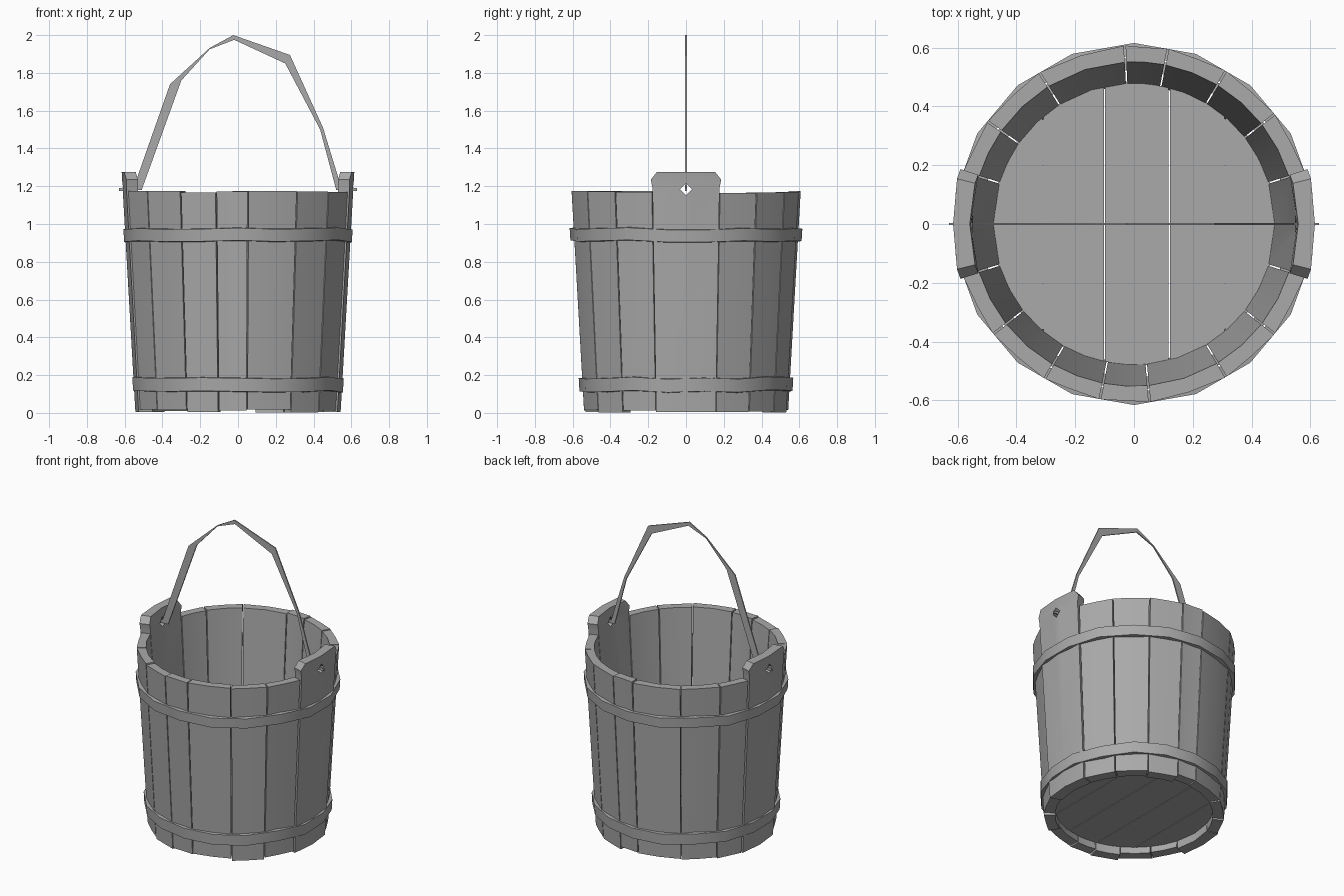
import bpy, bmesh, math, random
from mathutils import Vector

random.seed(4)
if "Cube" in bpy.data.objects:
    bpy.data.objects.remove(bpy.data.objects["Cube"])

# One plain grey for the whole bucket
grey = bpy.data.materials.new("plain grey")
grey.use_nodes = True
grey.diffuse_color = (0.4, 0.4, 0.4, 1)
grey.node_tree.nodes["Principled BSDF"].inputs["Base Color"].default_value = (0.4, 0.4, 0.4, 1)


def make(name, bm, smooth=True):
    bmesh.ops.recalc_face_normals(bm, faces=bm.faces[:])
    mesh = bpy.data.meshes.new(name)
    bm.to_mesh(mesh)
    bm.free()
    mesh.materials.append(grey)
    ob = bpy.data.objects.new(name, mesh)
    bpy.context.collection.objects.link(ob)
    bpy.ops.object.select_all(action="DESELECT")
    ob.select_set(True)
    bpy.context.view_layer.objects.active = ob
    if smooth:
        bpy.ops.object.shade_smooth_by_angle(angle=math.radians(30))
    return ob


def polar(r, a, z):
    return Vector((r * math.cos(a), r * math.sin(a), z))


def tube(name, rings, closed=False):
    """Skin a row of equal vertex rings; cap the ends unless closed."""
    bm = bmesh.new()
    rings = [[bm.verts.new(p) for p in ring] for ring in rings]
    n = len(rings[0])
    for i in range(len(rings) if closed else len(rings) - 1):
        a, b = rings[i], rings[(i + 1) % len(rings)]
        for j in range(n):
            k = (j + 1) % n
            bm.faces.new((a[j], a[k], b[k], b[j]))
    if not closed:
        bm.faces.new(rings[0])
        bm.faces.new(rings[-1])
    return make(name, bm)


def outer(z):
    return 0.535 + 0.057 * z


def inner(z):
    return 0.472 + 0.068 * z


def stave(name, start, end, rows, push=0):
    """Slightly curved board between two angles; rows are (height, width scale)."""
    mid, half = math.radians(start + end) / 2, math.radians(end - start - 0.6) / 2
    rings = []
    for z, s in rows:
        angles = [mid - half * s, mid, mid + half * s]
        bulge = [push + 0.006, push, push + 0.006]
        rings.append([polar(outer(z) + b, a, z) for a, b in zip(angles, bulge)] +
                     [polar(inner(z), a, z) for a in reversed(angles)])
    return tube(name, rings)


# Wall staves of uneven width
edges = [17, 38, 59, 79, 93, 122, 145, 163, 197, 218, 240, 259, 275, 301, 322, 343, 377]
for i, (start, end) in enumerate(zip(edges, edges[1:])):
    base = 0.012 + random.uniform(-0.012, 0.008)
    if end - start > 30:
        # Tall ear with clipped corners and a diamond hole
        ear = stave(f"ear_stave_{i}", start, end,
                    [(base, 1), (1.19, 1), (1.235, 1.05), (1.275, 0.86)], 0.008)
        bm = bmesh.new()
        bmesh.ops.create_cone(bm, segments=4, radius1=0.032, radius2=0.032, depth=0.4, cap_ends=True)
        hole = make("hole_cutter", bm, False)
        hole.rotation_euler.y = math.pi / 2
        hole.location = (0.58 if i > 10 else -0.58, 0, 1.185)
        hole.hide_render = True
        cut = ear.modifiers.new("hole", "BOOLEAN")
        cut.operation = "DIFFERENCE"
        cut.object = hole
        bpy.context.view_layer.objects.active = ear
        bpy.ops.object.modifier_apply(modifier="hole")
        bpy.data.objects.remove(hole)
    else:
        stave(f"stave_{i}", start, end, [(base, 1), (1.17 + random.uniform(-0.006, 0.006), 1)])

# Two faceted hoops
for name, z0, z1, r in (("lower_hoop", 0.11, 0.185, 0.562), ("upper_hoop", 0.905, 0.975, 0.61)):
    rings = []
    for i in range(18):
        a = math.tau * (i + 0.5) / 18
        wob = random.uniform(-0.007, 0.007)
        rings.append([polar(r - 0.035, a, z0 + wob), polar(r + 0.002, a, z0 + wob + 0.005),
                      polar(r + 0.006, a, z1 + wob), polar(r - 0.035, a, z1 + wob + 0.005)])
    tube(name, rings, True)

# Floor planks, trimmed to a polygon
cuts = [-0.5, -0.31, -0.1, 0.12, 0.31, 0.5]
for i, (x0, x1) in enumerate(zip(cuts, cuts[1:])):
    bm = bmesh.new()
    bmesh.ops.create_cone(bm, segments=14, radius1=0.49, radius2=0.49, depth=0.04, cap_ends=True)
    for x, side in ((x0 + 0.002, -1), (x1 - 0.002, 1)):
        found = bmesh.ops.bisect_plane(bm, geom=bm.verts[:] + bm.edges[:] + bm.faces[:],
                                       plane_co=(x, 0, 0), plane_no=(side, 0, 0), clear_outer=True)
        rim = [e for e in found["geom_cut"] if isinstance(e, bmesh.types.BMEdge)]
        if rim:
            bmesh.ops.holes_fill(bm, edges=rim)
    bmesh.ops.translate(bm, vec=(0, 0, 0.08), verts=bm.verts[:])
    make(f"floor_plank_{i}", bm, False)

# Thin bent handle, hooked out through the ear holes
top_side = [(-0.63, 1.19), (-0.55, 1.2), (-0.36, 1.74), (-0.15, 1.932), (-0.025, 2.0),
            (0.275, 1.895), (0.45, 1.51), (0.545, 1.2), (0.63, 1.19)]
low_side = [(-0.63, 1.175), (-0.51, 1.18), (-0.30, 1.76), (-0.15, 1.925), (-0.02, 1.975),
            (0.25, 1.85), (0.435, 1.5), (0.52, 1.18), (0.63, 1.175)]
tube("handle", [[(a, -0.004, b), (a, 0.004, b), (c, 0.004, d), (c, -0.004, d)]
                for (a, b), (c, d) in zip(top_side, low_side)])
